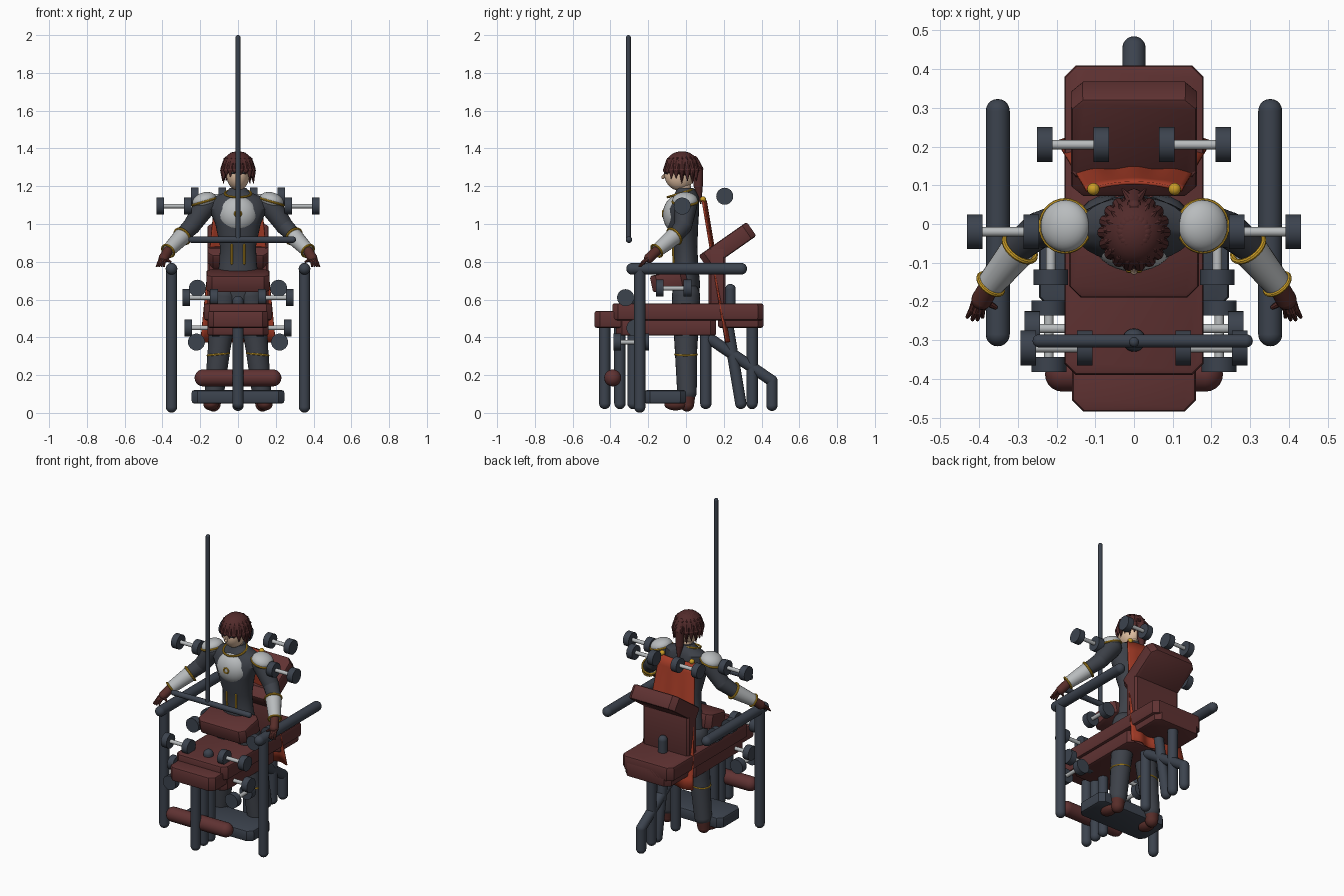
import bpy, bmesh, math
from mathutils import Vector, Matrix

if "Cube" in bpy.data.objects:
    bpy.data.objects.remove(bpy.data.objects["Cube"])


def material(name, rgb):
    m = bpy.data.materials.new(name)
    m.use_nodes = True
    m.diffuse_color = (*rgb, 1)
    m.node_tree.nodes["Principled BSDF"].inputs["Base Color"].default_value = (*rgb, 1)
    return m


STEEL = material("dark steel", (.045, .056, .076))
SUIT = material("dark cloth", (.047, .053, .066))
PAD = material("maroon leather", (.115, .032, .032))
HAIR = material("brown hair", (.085, .024, .024))
SILVER = material("light grey", (.48, .50, .51))
GOLD = material("gold", (.60, .34, .02))
CAPE = material("red cloth", (.38, .045, .02))
SKIN = material("skin", (.75, .52, .36))
LEATHER = material("brown glove", (.095, .026, .022))
made = []


def finish(bm, name, mat):
    me = bpy.data.meshes.new(name)
    bmesh.ops.recalc_face_normals(bm, faces=bm.faces)
    bm.to_mesh(me)
    bm.free()
    me.materials.append(mat)
    ob = bpy.data.objects.new(name, me)
    bpy.context.collection.objects.link(ob)
    made.append(ob)
    return ob


def rod(name, mat, points, radii, round_ends=True, seg=20):
    """Chain of tapered cylinders, rounded at joints."""
    if not isinstance(radii, (list, tuple)):
        radii = [radii] * len(points)
    pts = [Vector(p) for p in points]
    bm = bmesh.new()
    for i in range(len(pts) - 1):
        d = pts[i + 1] - pts[i]
        turn = d.to_track_quat('Z', 'Y').to_matrix().to_4x4()
        bmesh.ops.create_cone(bm, cap_ends=not round_ends, segments=seg, radius1=radii[i],
                              radius2=radii[i + 1], depth=d.length,
                              matrix=Matrix.Translation((pts[i] + pts[i + 1]) / 2) @ turn)
    if round_ends:
        for p, r in zip(pts, radii):
            bmesh.ops.create_uvsphere(bm, u_segments=seg, v_segments=10, radius=r,
                                      matrix=Matrix.Translation(p))
    return finish(bm, name, mat)


def ball(name, mat, centre, size, tilt=0):
    bm = bmesh.new()
    bmesh.ops.create_uvsphere(bm, u_segments=28, v_segments=16, radius=1, matrix=Matrix.Translation(centre)
                              @ Matrix.Rotation(tilt, 4, 'Y') @ Matrix.Diagonal((*size, 1)))
    return finish(bm, name, mat)


def box(name, mat, centre, size, tilt=0, corner=.03, edge=.012):
    """Slab with cut corners in plan and softened rims."""
    x, y, z = (s / 2 for s in size)
    c = corner
    plan = [(x - c, y), (x, y - c), (x, c - y), (x - c, -y)]
    plan += [(-a, -b) for a, b in plan]
    bm = bmesh.new()
    base = bm.faces.new([bm.verts.new((a, b, -z)) for a, b in plan])
    top = bmesh.ops.extrude_face_region(bm, geom=[base])["geom"]
    bmesh.ops.translate(bm, verts=[v for v in top if isinstance(v, bmesh.types.BMVert)], vec=(0, 0, 2 * z))
    rims = [e for e in bm.edges if abs(e.verts[0].co.z - e.verts[1].co.z) < .001]
    bmesh.ops.bevel(bm, geom=rims, offset=edge, segments=2, affect='EDGES', profile=.5)
    bm.transform(Matrix.Translation(centre) @ Matrix.Rotation(tilt, 4, 'X'))
    return finish(bm, name, mat)


def loft(name, mat, rings, seg=28):
    """Stack of ellipses: (z, y centre, x radius, y radius)."""
    bm = bmesh.new()
    rows = []
    for z, cy, rx, ry in rings:
        rows.append([bm.verts.new((rx * math.cos(a), cy + ry * math.sin(a), z))
                     for a in (math.tau * k / seg for k in range(seg))])
    for low, high in zip(rows, rows[1:]):
        for k in range(seg):
            n = (k + 1) % seg
            bm.faces.new((low[k], low[n], high[n], high[k]))
    bm.faces.new(rows[0])
    bm.faces.new(rows[-1])
    return finish(bm, name, mat)


def ring(name, mat, centre, axis, radius, thick, squash=1):
    """Thin hoop around an axis."""
    bm = bmesh.new()
    n, m = 28, 8
    rows = []
    for i in range(n):
        a = math.tau * i / n
        rows.append([])
        for j in range(m):
            b = math.tau * j / m
            r = radius + thick * math.cos(b)
            rows[-1].append(bm.verts.new((r * math.cos(a), r * math.sin(a) * squash, thick * math.sin(b))))
    for i in range(n):
        for j in range(m):
            k, l = (i + 1) % n, (j + 1) % m
            bm.faces.new((rows[i][j], rows[k][j], rows[k][l], rows[i][l]))
    bm.transform(Matrix.Translation(centre) @ Vector(axis).to_track_quat('Z', 'Y').to_matrix().to_4x4())
    return finish(bm, name, mat)


def dumbbell(name, centre, axis):
    c, d = Vector(centre), Vector(axis)
    rod(name + "_handle", SILVER, [c - d * .06, c + d * .06], .012, False)
    for s in (-1, 1):
        rod(name + "_weight", STEEL, [c + d * s * .053, c + d * s * .093], .045, False, 24)


# Bench pads
box("flat_bench_pad", PAD, (0, .01, .535), (.36, .8, .09))
box("bench_front_pad", PAD, (0, -.40, .495), (.32, .17, .09))
box("bench_rear_pad", PAD, (0, .29, .50), (.325, .24, .10))
box("lower_bench_pad", PAD, (0, -.105, .455), (.325, .53, .09))
box("front_tilted_pad", PAD, (0, -.09, .70), (.335, .19, .09), math.radians(12))
box("upright_back_pad", PAD, (0, .165, .70), (.325, .09, .36), corner=.012)
box("inclined_head_pad", PAD, (0, .22, .885), (.325, .31, .09), math.radians(35))
rod("leg_roller", PAD, [(-.185, -.388, .185), (.185, -.388, .185)], .045)

# Bench frame, all on the centre line
for y in (-.43, -.35, -.28, .105, .35):
    rod("bench_leg", STEEL, [(0, y, .05), (0, y, .47)], .03)
rod("slanted_leg", STEEL, [(0, .22, .47), (0, .29, .05)], .03)
rod("rear_support", STEEL, [(0, .13, .39), (0, .455, .17), (0, .455, .04)], .03)
rod("rear_peg", STEEL, [(0, .235, .50), (0, .235, .655)], .028)
rod("front_peg", STEEL, [(0, -.30, .50), (0, -.30, .59)], .03)
box("foot_plate", STEEL, (0, -.11, .085), (.49, .22, .07))

# Upright pole and cross bar
rod("tall_pole", STEEL, [(0, -.305, .92), (0, -.305, 1.987)], .013)
rod("cross_bar", STEEL, [(-.245, -.302, .917), (.29, -.302, .917)], .017)

# Mirrored equipment
for s in (-1, 1):
    rod("side_rail", STEEL, [(s * .352, -.285, .763), (s * .352, .292, .763)], .031)
    rod("rail_post", STEEL, [(s * .352, -.245, .031), (s * .352, -.245, .763)], .03)
    for c in ((.157, .205, 1.147), (.338, -.02, 1.095), (.2, -.32, .61), (.19, -.27, .45)):
        dumbbell("cross_dumbbell", (s * c[0], *c[1:]), (1, 0, 0))
    for c in ((.215, -.065, .66), (.22, -.29, .375)):
        dumbbell("long_dumbbell", (s * c[0], *c[1:]), (0, 1, 0))

# Figure: body
loft("torso", SUIT, [(.56, 0, .10, .06), (.68, 0, .125, .075), (.78, 0, .10, .065), (.88, -.005, .095, .065),
                     (1, -.02, .12, .085), (1.08, -.015, .155, .085), (1.14, 0, .135, .07),
                     (1.17, 0, .06, .055), (1.19, -.005, .045, .045)])
loft("neck", SKIN, [(1.15, -.005, .035, .037), (1.23, -.015, .035, .037)])
ball("chest_plate", SILVER, (0, -.045, 1.05), (.105, .078, .10))
ring("chest_badge", GOLD, (0, -.121, 1.055), (0, 1, 0), .016, .005)
ring("collar_trim", GOLD, (0, -.03, 1.162), (0, -.3, 1), .07, .006)

# Head and hair
ball("face", SKIN, (0, -.035, 1.265), (.062, .08, .088))
rod("nose", SKIN, [(0, -.105, 1.27), (0, -.122, 1.247)], [.005, .009], seg=10)
ball("hair_cap", HAIR, (0, -.022, 1.31), (.081, .088, .075))
for k in range(18):
    a = math.tau * k / 18
    front = max(0, -math.sin(a))
    x, y = math.cos(a), math.sin(a)
    tip = 1.215 + .04 * front + .015 * (k % 2)
    rod("hair_lock", HAIR, [(.06 * x, -.022 + .066 * y, 1.33), (.078 * x, -.022 + .084 * y, 1.285),
                            (.082 * x, -.022 + .088 * y, tip)], [.02, .017, .002], seg=10)
    rod("crown_spike", HAIR, [(.03 * x, -.02 + .03 * y, 1.36), (.075 * x, -.02 + .08 * y, 1.345)],
        [.02, .003], seg=8)
rod("ponytail", HAIR, [(0, .045, 1.34), (0, .065, 1.29), (0, .065, 1.2), (0, .078, 1.11)],
    [.02, .026, .024, .004])
for x in (-.03, 0, .03):
    rod("ponytail_spray", HAIR, [(0, .05, 1.33), (x, .09, 1.29)], [.018, .003], seg=8)

# Mirrored limbs and trim
for s in (-1, 1):
    rod("eye", SUIT, [(s * .018, -.108, 1.268), (s * .034, -.101, 1.27)], .005, seg=8)
    rod("belly_stripe", GOLD, [(s * .033, -.066, .79), (s * .033, -.068, .89)], .006, seg=8)
    rod("leg", SUIT, [(s * .07, 0, .62), (s * .10, 0, .34), (s * .125, .005, .11)], [.075, .06, .052])
    ring("knee_strap", GOLD, (s * .104, 0, .31), (s * .1, 0, 1), .058, .005)
    ball("shoe_toe", LEATHER, (s * .143, -.055, .045), (.04, .06, .032))
    rod("shoe_ankle", LEATHER, [(s * .13, .005, .045), (s * .127, .005, .11)], [.038, .046])
    ball("shoulder_plate", SILVER, (s * .178, -.005, 1.125), (.065, .067, .042), s * .3)
    ring("shoulder_trim", GOLD, (s * .178, -.005, 1.118), (s * .3, 0, 1), .066, .006)
    ball("cape_button", GOLD, (s * .105, .09, 1.13), (.016, .016, .016))
    rod("upper_arm", SUIT, [(s * .17, 0, 1.10), (s * .245, -.015, .99), (s * .30, -.06, .935)],
        [.06, .047, .04])
    elbow, wrist = Vector((s * .295, -.062, .935)), Vector((s * .37, -.155, .858))
    rod("gauntlet", SILVER, [elbow, wrist], [.047, .036], False)
    ring("elbow_trim", GOLD, elbow, wrist - elbow, .047, .007)
    ring("wrist_trim", GOLD, wrist, wrist - elbow, .037, .006)
    palm = Vector((s * .393, -.195, .82))
    rod("hand", LEATHER, [wrist, palm], [.026, .027])
    for k in range(4):
        f = k / 3 - .5
        mid = palm + Vector((s * (.012 + .025 * f), -.035 + .02 * abs(f), -.02))
        rod("finger", LEATHER, [palm + Vector((s * .03 * f, 0, 0)), mid,
                                mid + Vector((s * (.006 + .014 * f), -.02, -.024))], [.011, .009, .005], seg=8)
    rod("thumb", LEATHER, [palm, palm + Vector((-s * .035, -.02, -.02))], [.013, .006], seg=8)

# Cape: flared sheet with gentle folds
bm = bmesh.new()
rows = []
for i in range(13):
    t = i / 12
    rows.append([])
    for j in range(25):
        u = j / 12 - 1
        fold = .010 * t * math.cos(u * 9) - .02 * u * u * (1 - t)
        rows[-1].append(bm.verts.new((u * (.125 + .075 * t), .11 + .115 * t + fold, 1.125 - .75 * t)))
for a, b in zip(rows, rows[1:]):
    for j in range(24):
        bm.faces.new((a[j], a[j + 1], b[j + 1], b[j]))
cape = finish(bm, "cape", CAPE)
cape.modifiers.new("thickness", 'SOLIDIFY').thickness = .008

# Smooth shading with crisp edges
bpy.ops.object.select_all(action='DESELECT')
for ob in made:
    ob.select_set(True)
bpy.context.view_layer.objects.active = made[0]
bpy.ops.object.shade_smooth_by_angle(angle=math.radians(35))
